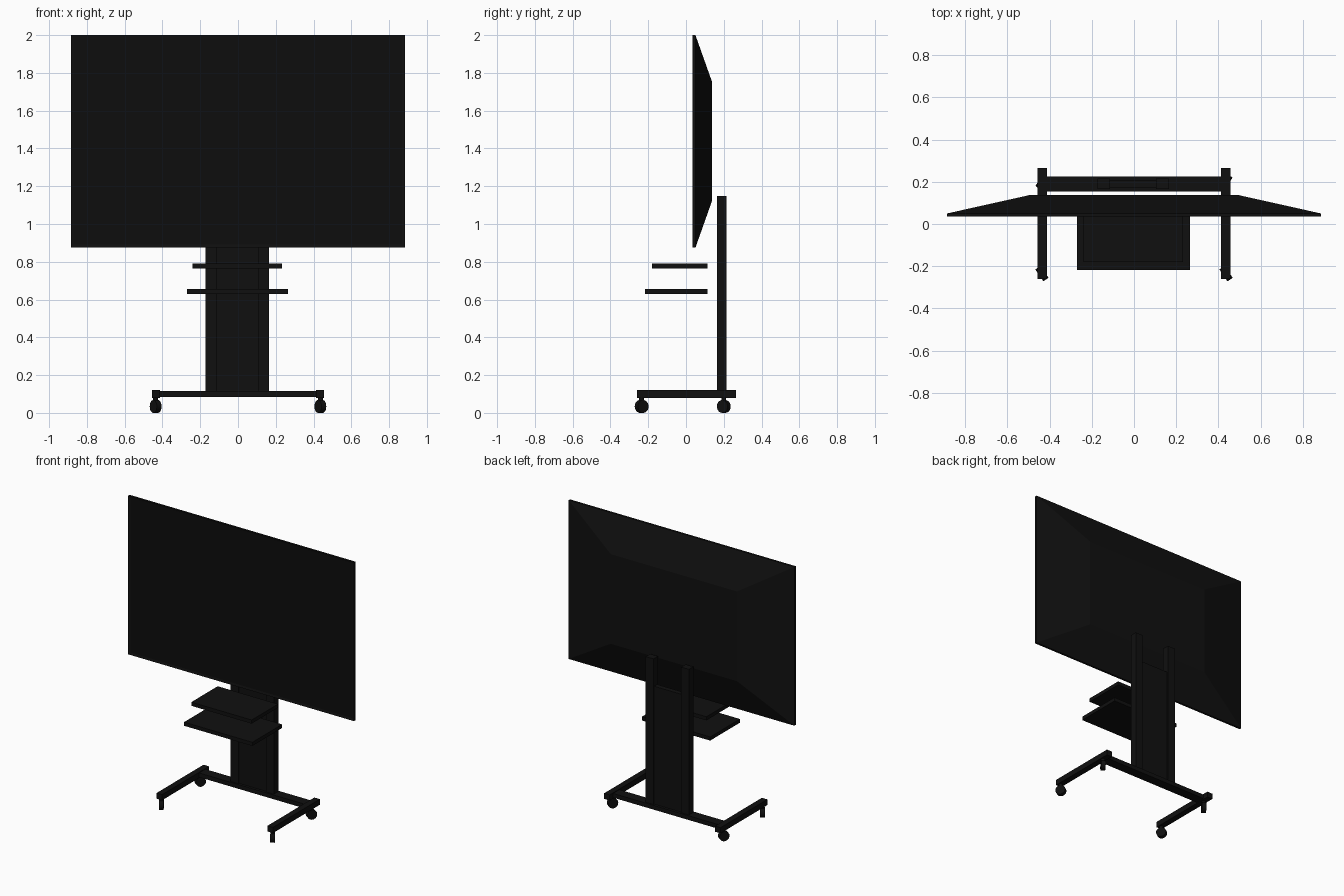
import bpy, bmesh, math
from mathutils import Matrix

if "Cube" in bpy.data.objects:
    bpy.data.objects.remove(bpy.data.objects["Cube"])


def material(name, value):
    mat = bpy.data.materials.new(name)
    mat.use_nodes = True
    colour = (value, value, value, 1)
    mat.diffuse_color = colour
    mat.node_tree.nodes["Principled BSDF"].inputs["Base Color"].default_value = colour
    return mat


BLACK = material("satin black", 0.005)
GLASS = material("screen black", 0.004)


def finish(name, bm, *mats):
    bmesh.ops.recalc_face_normals(bm, faces=bm.faces)
    mesh = bpy.data.meshes.new(name)
    bm.to_mesh(mesh)
    bm.free()
    obj = bpy.data.objects.new(name, mesh)
    bpy.context.collection.objects.link(obj)
    for mat in mats:
        mesh.materials.append(mat)
    return obj


def box(name, x, y, z):
    """Box from (min, max) ranges."""
    bm = bmesh.new()
    bmesh.ops.create_cube(bm, size=1)
    for v in bm.verts:
        v.co = [r[0] if c < 0 else r[1] for c, r in zip(v.co, (x, y, z))]
    return finish(name, bm, BLACK)


def cylinder(name, radius, depth, matrix, sides=24):
    bm = bmesh.new()
    bmesh.ops.create_cone(bm, cap_ends=True, segments=sides, radius1=radius,
                          radius2=radius, depth=depth, matrix=matrix)
    obj = finish(name, bm, BLACK)
    bpy.ops.object.select_all(action="DESELECT")
    obj.select_set(True)
    bpy.context.view_layer.objects.active = obj
    bpy.ops.object.shade_smooth_by_angle(angle=math.radians(40))
    return obj


# Display: lofted housing with a tapered back and a recessed screen
def display():
    bm = bmesh.new()
    sections = [(0.035, 0.885, 0.875, 2.0), (0.05, 0.885, 0.875, 2.0),
                (0.137, 0.495, 1.12, 1.755)]
    rings = [[bm.verts.new(p) for p in ((-w, y, lo), (w, y, lo), (w, y, hi), (-w, y, hi))]
             for y, w, lo, hi in sections]
    for a, b in zip(rings, rings[1:]):
        for i in range(4):
            j = (i + 1) % 4
            bm.faces.new((a[i], a[j], b[j], b[i]))
    front = bm.faces.new(rings[0])
    bm.faces.new(rings[-1])
    bmesh.ops.recalc_face_normals(bm, faces=bm.faces)
    bmesh.ops.inset_individual(bm, faces=[front], thickness=0.022, depth=-0.003)
    front.material_index = 1
    finish("display", bm, BLACK, GLASS)


display()

# Column: two posts and a lower centre panel
box("right_post", (-0.173, -0.113), (0.165, 0.215), (0.1, 1.147))
box("left_post", (0.105, 0.165), (0.165, 0.215), (0.1, 1.147))
box("column_panel", (-0.113, 0.105), (0.173, 0.207), (0.1, 0.95))

# Shelves
box("upper_shelf", (-0.24, 0.233), (-0.18, 0.115), (0.765, 0.791))
box("lower_shelf", (-0.27, 0.265), (-0.218, 0.115), (0.63, 0.656))

# Base
box("base_crossbar", (-0.43, 0.43), (0.155, 0.225), (0.085, 0.115))

for side, s in (("right", -1), ("left", 1)):
    box(side + "_foot", sorted((s * 0.413, s * 0.456)), (-0.26, 0.265), (0.08, 0.12))
    # Swivelled casters
    for end, y, turn in (("front", -0.235, 34), ("rear", 0.2, -34)):
        name = f"{side}_{end}_caster"
        place = Matrix.Translation((s * 0.436, y, 0.034))
        spin = Matrix.Rotation(math.radians(turn), 4, "Z") @ Matrix.Rotation(math.pi / 2, 4, "Y")
        cylinder(name + "_wheel", 0.034, 0.03, place @ spin)
        cylinder(name + "_stem", 0.013, 0.04, Matrix.Translation((s * 0.436, y, 0.07)), 16)
